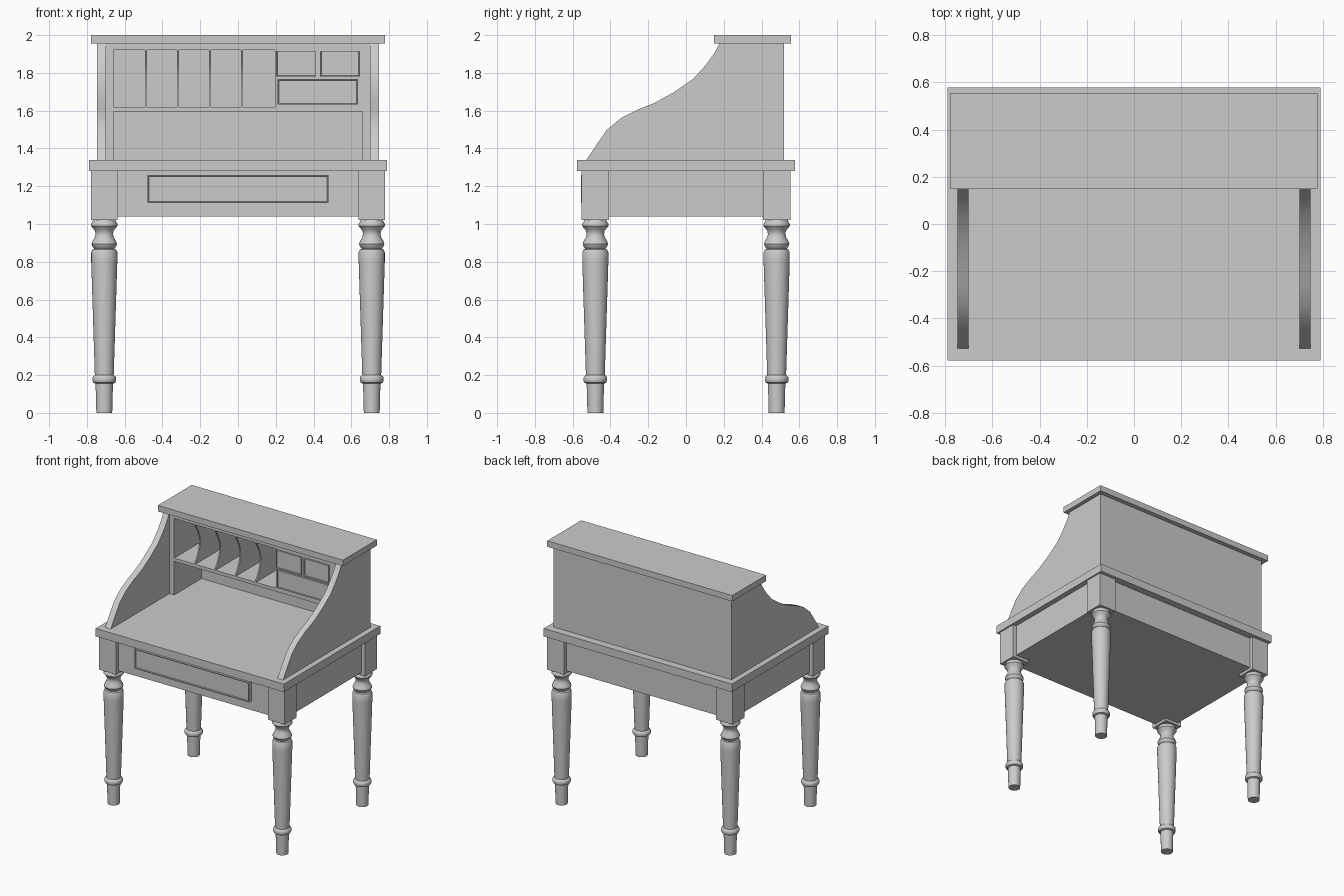
import bpy, bmesh, math

cube = bpy.data.objects.get("Cube")
if cube:
    bpy.data.objects.remove(cube, do_unlink=True)

mat = bpy.data.materials.new("plain grey")
mat.use_nodes = True
GREY = (0.6, 0.6, 0.6, 1)
mat.diffuse_color = GREY
mat.node_tree.nodes["Principled BSDF"].inputs["Base Color"].default_value = GREY


def make(name, bm, smooth=False):
    bmesh.ops.recalc_face_normals(bm, faces=bm.faces[:])
    mesh = bpy.data.meshes.new(name)
    bm.to_mesh(mesh)
    bm.free()
    mesh.materials.append(mat)
    ob = bpy.data.objects.new(name, mesh)
    bpy.context.collection.objects.link(ob)
    if smooth:
        bpy.ops.object.select_all(action='DESELECT')
        ob.select_set(True)
        bpy.context.view_layer.objects.active = ob
        bpy.ops.object.shade_smooth_by_angle(angle=math.radians(35))
    return ob


def box_mesh(x0, x1, y0, y1, z0, z1):
    bm = bmesh.new()
    bmesh.ops.create_cube(bm, size=1)
    for v in bm.verts:
        v.co.x = x1 if v.co.x > 0 else x0
        v.co.y = y1 if v.co.y > 0 else y0
        v.co.z = z1 if v.co.z > 0 else z0
    return bm


def box(name, *size):
    return make(name, box_mesh(*size))


def drawer(name, x0, x1, y0, y1, z0, z1, rim, sink):
    """Drawer front with a raised rim around a sunken panel."""
    bm = box_mesh(x0, x1, y0, y1, z0, z1)
    bm.normal_update()
    front = min(bm.faces, key=lambda f: f.calc_center_median().y)
    bmesh.ops.inset_region(bm, faces=[front], thickness=rim)
    bmesh.ops.inset_region(bm, faces=[front], thickness=0.003, depth=-sink)
    return make(name, bm)


def slab(name, profile, x0, x1, smooth=True):
    """Extrude a (y, z) outline along x."""
    bm = bmesh.new()
    face = bm.faces.new([bm.verts.new((x0, y, z)) for y, z in profile])
    new = bmesh.ops.extrude_face_region(bm, geom=[face])["geom"]
    moved = [g for g in new if isinstance(g, bmesh.types.BMVert)]
    bmesh.ops.translate(bm, verts=moved, vec=(x1 - x0, 0, 0))
    return make(name, bm, smooth)


def lathe(name, profile, x, y, sides=32):
    """Turn a (radius, z) outline around a vertical axis."""
    bm = bmesh.new()
    rings = []
    for r, z in profile:
        rings.append([bm.verts.new((x + r * math.cos(2 * math.pi * i / sides),
                                    y + r * math.sin(2 * math.pi * i / sides), z))
                      for i in range(sides)])
    for a, b in zip(rings, rings[1:]):
        for i in range(sides):
            j = (i + 1) % sides
            bm.faces.new((a[i], a[j], b[j], b[i]))
    bm.faces.new(rings[0])
    bm.faces.new(rings[-1])
    return make(name, bm, True)


# Turned legs with square blocks at the corners
LEG = [(0.042, 0), (0.046, 0.155), (0.058, 0.16), (0.063, 0.17), (0.063, 0.185),
       (0.058, 0.195), (0.05, 0.2), (0.069, 0.8), (0.069, 0.85), (0.062, 0.865),
       (0.052, 0.87), (0.062, 0.88), (0.067, 0.895), (0.062, 0.91), (0.05, 0.93),
       (0.046, 0.948), (0.05, 0.965), (0.062, 0.98), (0.07, 0.99), (0.07, 1.0),
       (0.062, 1.012), (0.055, 1.03)]
for sx, side in ((-1, "right"), (1, "left")):
    for sy, end in ((-1, "front"), (1, "back")):
        cx, cy = 0.708 * sx, 0.48 * sy
        lathe(f"{end}_{side}_leg", LEG, cx, cy)
        box(f"{end}_{side}_leg_block", cx - 0.071, cx + 0.071,
            cy - 0.072, cy + 0.072, 1.02, 1.28)

# Table: apron, drawer and board
box("apron", -0.75, 0.75, -0.525, 0.525, 1.04, 1.28)
drawer("main_drawer", -0.48, 0.48, -0.556, -0.52, 1.11, 1.26, 0.01, 0.008)
box("desk_board", -0.79, 0.79, -0.578, 0.578, 1.28, 1.34)

# Hutch: curved side panels, back and top
SIDE = [(0.52, 1.34), (-0.527, 1.34), (-0.47, 1.425), (-0.42, 1.497), (-0.345, 1.56),
        (-0.255, 1.606), (-0.165, 1.642), (-0.06, 1.7), (0.04, 1.77),
        (0.105, 1.842), (0.15, 1.905), (0.178, 1.957), (0.52, 1.957)]
slab("right_side_panel", SIDE, -0.747, -0.7)
slab("left_side_panel", SIDE, 0.7, 0.747)
box("hutch_back", -0.7, 0.7, 0.505, 0.52, 1.34, 1.957)
box("hutch_top", -0.777, 0.777, 0.148, 0.555, 1.955, 2.0)

# Pigeonhole unit
FRONT, BACK = 0.178, 0.505
box("right_unit_side", -0.7, -0.66, FRONT, BACK, 1.34, 1.955)
box("left_unit_side", 0.66, 0.7, FRONT, BACK, 1.34, 1.955)
box("unit_top_rail", -0.66, 0.66, FRONT, BACK, 1.92, 1.955)
box("unit_shelf", -0.66, 0.66, FRONT, BACK, 1.595, 1.62)
box("drawer_case", 0.195, 0.66, FRONT, BACK, 1.62, 1.92)

# Scooped dividers
STEPS = 10
scoop = [(FRONT + 0.06 * math.sin(math.pi * i / STEPS), 1.62 + 0.3 * i / STEPS)
         for i in range(STEPS + 1)]
for n in range(4):
    x = -0.488 + n * 0.17
    slab(f"divider_{n + 1}", scoop + [(BACK, 1.92), (BACK, 1.62)], x - 0.005, x + 0.005)

# Small drawers
for name, x0, x1, z0, z1 in (("upper_right_drawer", 0.202, 0.413, 1.78, 1.916),
                             ("upper_left_drawer", 0.435, 0.645, 1.78, 1.916),
                             ("lower_drawer", 0.21, 0.635, 1.632, 1.767)):
    drawer(name, x0, x1, FRONT - 0.012, FRONT + 0.01, z0, z1, 0.006, 0.006)
